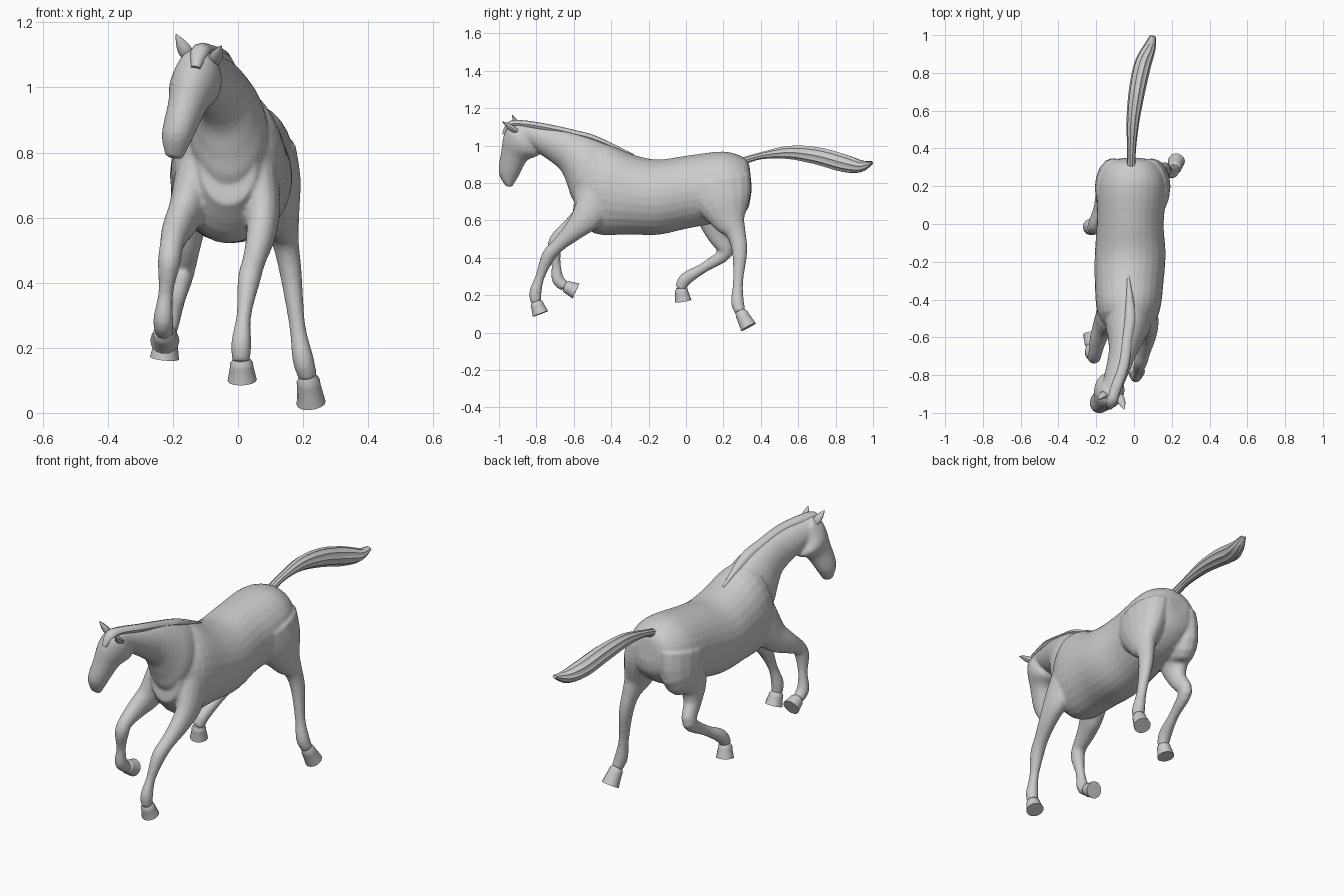
import bpy, bmesh
from math import cos, sin, pi, radians
from mathutils import Vector

if "Cube" in bpy.data.objects:
    bpy.data.objects.remove(bpy.data.objects["Cube"])


def spline(rows, n):
    """Catmull-Rom through rows of numbers, n steps per gap."""
    out = []
    for i in range(len(rows) - 1):
        a, b, c, d = rows[max(i - 1, 0)], rows[i], rows[i + 1], rows[min(i + 2, len(rows) - 1)]
        for k in range(n):
            t = k / n
            out.append([0.5 * (2 * q + (r - p) * t + (2 * p - 5 * q + 4 * r - s) * t * t
                        + (3 * q - p - 3 * r + s) * t ** 3) for p, q, r, s in zip(a, b, c, d)])
    return out + [list(rows[-1])]


def skin(bm, rings, sides, groove=0.0):
    """Skin rings given as (centre, side vector, depth vector)."""
    loops = []
    for c, u, v in rings:
        loop = []
        for k in range(sides):
            a = 2 * pi * k / sides
            g = 1 + groove * (-1) ** k
            loop.append(bm.verts.new(c + g * (u * cos(a) + v * sin(a))))
        loops.append(loop)
    for p, q in zip(loops, loops[1:]):
        for k in range(sides):
            j = (k + 1) % sides
            bm.faces.new((p[k], p[j], q[j], q[k]))
    bm.faces.new(loops[0])
    bm.faces.new(loops[-1])


def profile_loft(bm, rows, side=Vector((1, 0, 0))):
    """Rows: top y, top z, bottom y, bottom z, centre x, half width."""
    rings = []
    for ty, tz, by, bz, x, w in spline(rows, 4):
        top, low = Vector((x, ty, tz)), Vector((x, by, bz))
        rings.append(((top + low) / 2, side.normalized() * w, (top - low) / 2))
    skin(bm, rings, 28)


def path_loft(bm, path, radii, n=4, sides=16, groove=0.0):
    """Path points x, y, z with (half width, half depth) at each."""
    rows = spline([(*p, *r) for p, r in zip(path, radii)], n)
    pts = [Vector(r[:3]) for r in rows]
    rings = []
    for i, r in enumerate(rows):
        t = (pts[min(i + 1, len(pts) - 1)] - pts[max(i - 1, 0)]).normalized()
        u = Vector((1, 0, 0))
        u = (u - t * u.dot(t)).normalized()
        rings.append((pts[i], u * r[3], t.cross(u) * r[4]))
    skin(bm, rings, sides, groove)


def finish(name, bm, angle=40):
    bmesh.ops.recalc_face_normals(bm, faces=bm.faces)
    me = bpy.data.meshes.new(name)
    bm.to_mesh(me)
    bm.free()
    me.polygons.foreach_set("use_smooth", [True] * len(me.polygons))
    me.set_sharp_from_angle(angle=radians(angle))
    ob = bpy.data.objects.new(name, me)
    bpy.context.collection.objects.link(ob)
    return ob


def cone_part(name, base, tip, profile, n, sides, flat=1.0):
    """Straight tapered part: profile holds (fraction along, radius)."""
    bm = bmesh.new()
    a, b = Vector(base), Vector(tip)
    path_loft(bm, [a.lerp(b, t) for t, r in profile],
              [(r, r * flat) for t, r in profile], n, sides)
    finish(name, bm)


body = bmesh.new()
# Torso, rump to chest
profile_loft(body, [
    (.34, .89, .352, .77, -.01, .06), (.31, .935, .33, .69, -.01, .13),
    (.20, .968, .22, .605, -.01, .18), (0, .945, 0, .555, -.02, .177),
    (-.15, .925, -.15, .523, -.02, .187), (-.28, .95, -.3, .525, -.025, .183),
    (-.46, 1.01, -.49, .53, -.03, .162), (-.58, .88, -.605, .64, -.03, .085)])
# Neck
profile_loft(body, [
    (-.3, .95, -.53, .64, -.025, .115), (-.47, 1.03, -.605, .71, -.03, .12),
    (-.58, 1.068, -.635, .79, -.04, .098), (-.7, 1.095, -.68, .88, -.06, .075),
    (-.9, 1.125, -.82, .98, -.115, .055)])
# Head, poll to muzzle, slightly rolled
profile_loft(body, [
    (-.9, 1.125, -.83, 1.06, -.115, .048), (-.955, 1.1, -.8, .99, -.12, .071),
    (-.978, 1.04, -.787, .95, -.135, .077), (-.988, .97, -.85, .92, -.155, .06),
    (-1.002, .86, -.893, .84, -.187, .048), (-.968, .787, -.93, .78, -.197, .026)],
    side=Vector((1, 0, -.18)))


def leg(name, path, radii, sole):
    """Leg fused into the body, plus a separate hoof at its end."""
    path_loft(body, path, radii)
    end = Vector(path[-1]).lerp(Vector(path[-2]), .1)
    cone_part(name + "_hoof", end, sole,
              ((0, .026), (.2, .036), (.35, .036), (1, .045)), 1, 14)


# Front legs
front = ((.072, .11), (.055, .083), (.045, .056), (.036, .038),
         (.035, .037), (.023, .025), (.031, .033), (.028, .028))
leg("right_front", [
    (.055, -.47, .72), (.075, -.53, .62), (.07, -.6, .545), (.05, -.68, .47),
    (.034, -.735, .41), (.018, -.78, .3), (.01, -.805, .215), (.01, -.802, .16)],
    front, (.013, -.778, .1))
leg("left_front", [
    (-.125, -.47, .72), (-.16, -.53, .62), (-.19, -.61, .56), (-.205, -.682, .51),
    (-.212, -.703, .46), (-.222, -.695, .37), (-.23, -.685, .285), (-.225, -.645, .245)],
    front, (-.225, -.588, .222))
# Rear legs
rear = ((.1, .178), (.09, .152), (.06, .093), (.042, .053), (.034, .041),
        (.025, .027), (.033, .035), (.029, .029))
leg("right_rear", [
    (.08, .173, .8), (.105, .2, .7), (.13, .232, .6), (.145, .268, .53),
    (.162, .287, .43), (.182, .278, .27), (.2, .275, .165), (.215, .29, .11)],
    rear, (.225, .334, .03))
leg("left_rear", [
    (-.1, .173, .8), (-.12, .19, .7), (-.145, .15, .61), (-.155, .165, .52),
    (-.168, .21, .43), (-.186, .1, .35), (-.21, 0, .288), (-.22, -.03, .235)],
    rear, (-.226, -.015, .168))

# Fuse torso, neck, head and legs into one skin
body = finish("body", body)
mod = body.modifiers.new("fuse", 'REMESH')
mod.mode = 'VOXEL'
mod.voxel_size = 0.008
mod.use_smooth_shade = True
mod = body.modifiers.new("soften", 'SMOOTH')
mod.factor = 0.5
mod.iterations = 5

# Mane with forelock
bm = bmesh.new()
mane = [(-.03, -.28, .945), (-.02, -.48, 1.03), (-.035, -.6, 1.064), (-.055, -.75, 1.097),
        (-.1, -.88, 1.116), (-.118, -.94, 1.11), (-.13, -.972, 1.06)]
path_loft(bm, mane, [(.006, .008)] + [(.027, .019)] * 5 + [(.014, .012)], groove=.05)
finish("mane", bm, 60)

# Tail with strand grooves
bm = bmesh.new()
tail = [(-.015, .3, .915), (-.013, .4, .945), (-.005, .55, .963), (.015, .7, .945),
        (.045, .84, .907), (.08, .93, .89), (.1, .995, .908)]
path_loft(bm, tail, [(.022, .02), (.022, .018), (.032, .034), (.04, .045), (.042, .046),
                     (.032, .032), (.015, .008)], sides=20, groove=.08)
finish("tail", bm, 60)

# Ears
ear = ((0, .018), (.35, .022), (.7, .014), (1, .002))
cone_part("right_ear", (-.078, -.905, 1.075), (-.052, -.982, 1.128), ear, 3, 10, .75)
cone_part("left_ear", (-.15, -.895, 1.09), (-.19, -.928, 1.163), ear, 3, 10, .75)

# Eyes
for name, pos in (("right_eye", (-.094, -.938, .995)), ("left_eye", (-.189, -.938, 1.012))):
    bm = bmesh.new()
    bmesh.ops.create_uvsphere(bm, u_segments=12, v_segments=8, radius=.014)
    bmesh.ops.translate(bm, verts=bm.verts, vec=pos)
    finish(name, bm)
